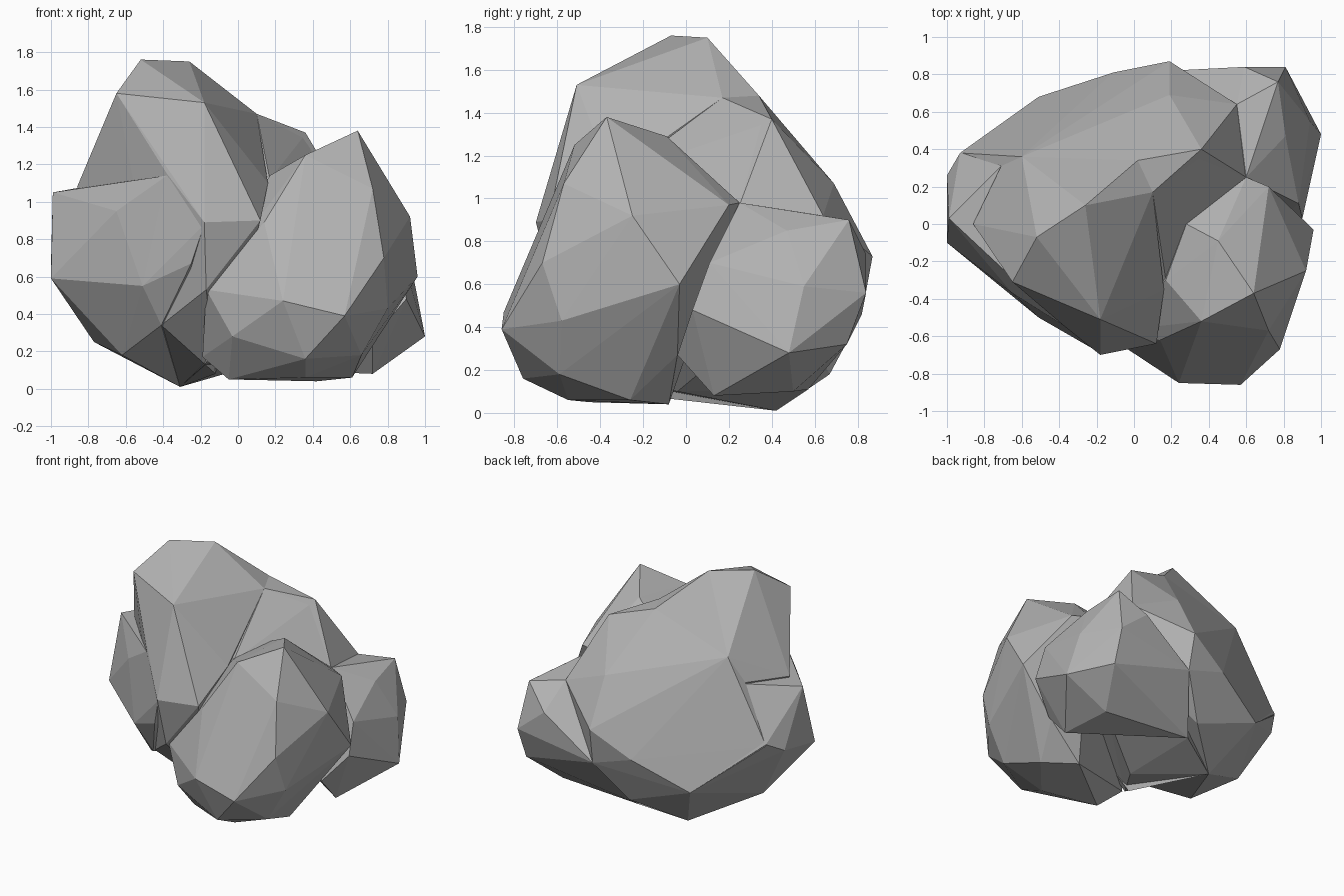
import bpy
import bmesh
from mathutils import Vector

default_cube = bpy.data.objects.get("Cube")
if default_cube:
    bpy.data.objects.remove(default_cube, do_unlink=True)

# Single plain stone colour
stone = bpy.data.materials.new("grey_stone")
stone.use_nodes = True
stone_colour = (0.45, 0.45, 0.45, 1)
stone.diffuse_color = stone_colour
stone.node_tree.nodes["Principled BSDF"].inputs["Base Color"].default_value = stone_colour


def chiselled_boulder(name, *corners):
    """Wrap a convex flat-faced boulder around corners given in hundredths."""
    bm = bmesh.new()
    for corner in corners:
        bm.verts.new(Vector(corner) / 100)
    hull = bmesh.ops.convex_hull(bm, input=bm.verts[:])
    # Corners that ended up inside the hull are not needed
    unused = {v for v in hull["geom_interior"] + hull["geom_unused"]
              if isinstance(v, bmesh.types.BMVert)}
    bmesh.ops.delete(bm, geom=list(unused), context="VERTS")
    bmesh.ops.recalc_face_normals(bm, faces=bm.faces[:])
    mesh = bpy.data.meshes.new(name)
    bm.to_mesh(mesh)
    bm.free()
    mesh.materials.append(stone)
    mesh.shade_flat()
    boulder = bpy.data.objects.new(name, mesh)
    bpy.context.scene.collection.objects.link(boulder)
    return boulder


# Tall boulder with the summit
chiselled_boulder(
    "summit_boulder",
    (-52, -7, 176), (-26, 10, 175), (-65, -31, 158), (-18, -51, 153),
    (2, 34, 148), (10, 17, 147), (-60, 36, 129), (-86, 0, 108),
    (-71, 31, 111), (-38, -54, 115), (16, -35, 110), (12, -64, 90),
    (-18, -70, 89), (-17, -61, 53), (-41, -40, 34), (-31, 42, 1),
    (-12, -20, 8),
)

# Broad slab leaning against the back
chiselled_boulder(
    "back_boulder",
    (2, 34, 148), (10, 17, 147), (36, 40, 137), (-60, 36, 129),
    (-71, 31, 111), (19, 69, 107), (55, 64, 92), (60, 25, 97),
    (19, 87, 73), (-11, 81, 56), (-93, 38, 72), (-51, 68, 37),
    (20, 82, 46), (0, 67, 18), (-31, 42, 1),
)

# Core filling the valley between the boulders
chiselled_boulder(
    "valley_core",
    (10, 17, 147), (36, 40, 136), (17, -30, 112), (60, 25, 97),
    (14, -60, 86), (-17, -30, 14), (0, -4, 10), (-31, 42, 1),
    (0, 57, 11), (40, 20, 30),
)

# Low shoulder on the far side
chiselled_boulder(
    "side_boulder",
    (-99, 3, 105), (-71, 31, 110), (-93, 38, 73), (-100, 26, 66),
    (-100, -10, 59), (-65, -37, 95), (-38, -54, 114), (-18, -69, 88),
    (-25, -63, 67), (-51, -50, 55), (-41, -42, 34), (-77, 18, 25),
    (-62, -14, 18), (-51, 68, 37), (-31, 42, 1),
)

# Pointed boulder at the front
chiselled_boulder(
    "front_boulder",
    (64, -37, 138), (45, -9, 129), (28, 0, 119), (36, -52, 125),
    (17, -30, 114), (14, -62, 89), (72, -57, 107), (92, -25, 92),
    (72, 20, 97), (60, 25, 98), (96, -3, 60), (78, -67, 70),
    (57, -86, 39), (24, -85, 47), (-17, -58, 53), (-3, -67, 28),
    (36, -76, 16), (36, -55, 6), (61, -26, 6), (-5, -45, 5),
    (42, -8, 4), (80, -58, 43), (66, -59, 18), (70, -4, 27),
    (-19, -35, 17),
)

# Small boulder in the rear corner, reaching in under the slab
chiselled_boulder(
    "corner_boulder",
    (60, 25, 98), (77, 76, 90), (81, 47, 85), (55, 64, 92),
    (81, 84, 56), (59, 84, 74), (100, 48, 28), (94, 55, 59),
    (88, 11, 70), (90, 3, 48), (72, 13, 8), (80, 75, 32),
    (67, 50, 10), (20, 82, 46), (0, 57, 11), (72, -4, 27),
)
